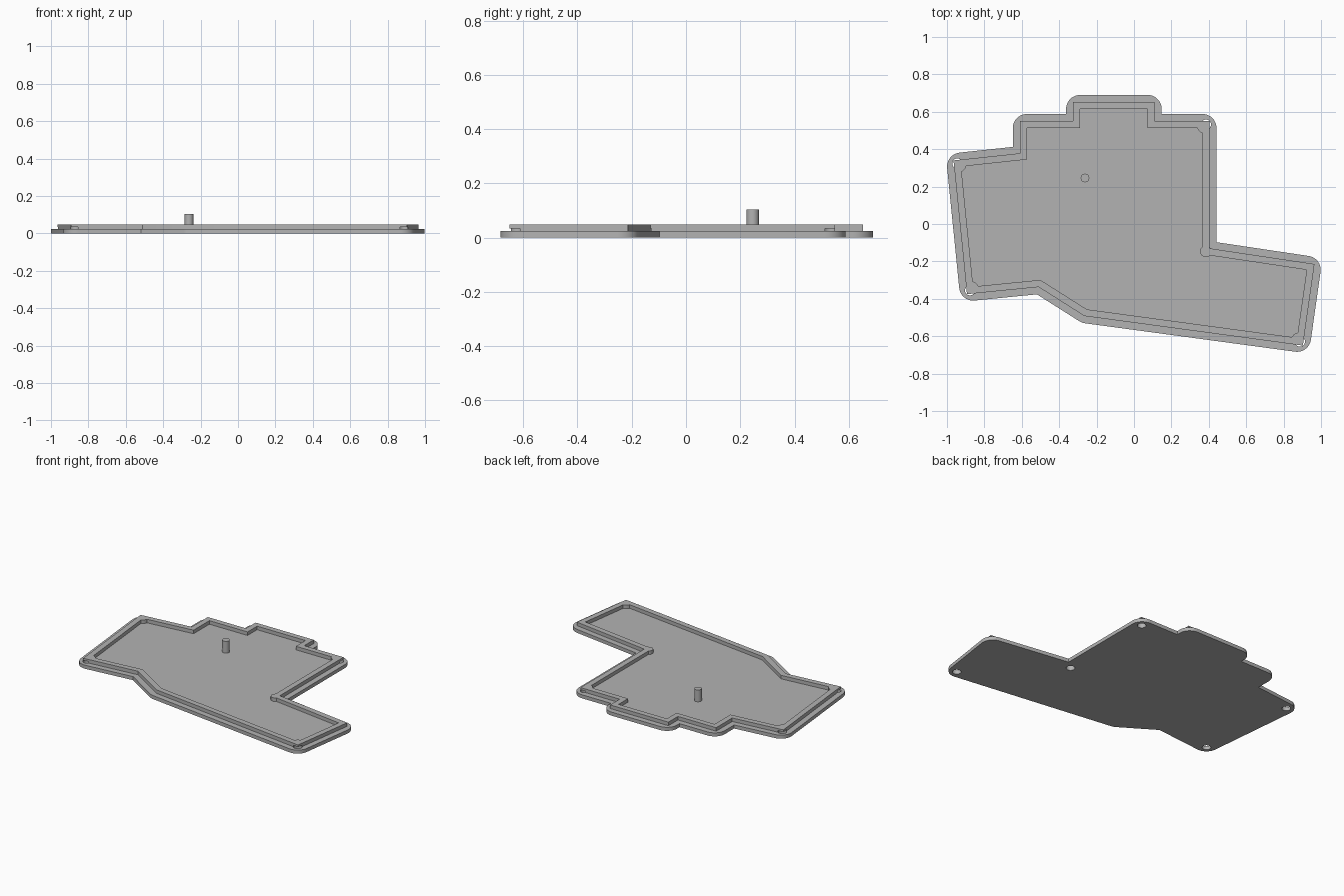
import bpy, bmesh, math
from mathutils import Vector

if "Cube" in bpy.data.objects:
    bpy.data.objects.remove(bpy.data.objects["Cube"])

grey = bpy.data.materials.new("matte grey")
grey.use_nodes = True
grey.diffuse_color = (0.45, 0.45, 0.45, 1)
grey.node_tree.nodes["Principled BSDF"].inputs["Base Color"].default_value = (0.45, 0.45, 0.45, 1)

# Outer edge of the raised lip, clockwise from above
LIP = [Vector(p) for p in (
    (-.325, .652), (.11, .652), (.11, .55), (.403, .55), (.403, -.13),
    (.965, -.214), (.903, -.65), (-.265, -.492), (-.51, -.337),
    (-.893, -.375), (-.965, .34), (-.61, .378), (-.61, .55), (-.325, .55))]
STEP, WALL = .038, .037
PLATE_TOP, LIP_TOP, POST_TOP = .024, .048, .104


def corners(poly):
    for i, p in enumerate(poly):
        a = (p - poly[i - 1]).normalized()
        b = (poly[(i + 1) % len(poly)] - p).normalized()
        yield p, a, b


def offset(poly, d):
    """Move every edge outward by d, keeping mitred corners."""
    out = []
    for p, a, b in corners(poly):
        n, m = Vector((-a.y, a.x)), Vector((-b.y, b.x))
        out.append(p + (n + m) * d / (1 + n.dot(m)))
    return out


def rounded(poly, r, steps=10):
    """Fillet the convex corners of a clockwise outline."""
    out = []
    for p, a, b in corners(poly):
        turn = math.atan2(a.x * b.y - a.y * b.x, a.dot(b))
        if turn > 0:
            out.append(p)
            continue
        start = p - a * r * math.tan(-turn / 2)
        centre = start + Vector((a.y, -a.x)) * r
        for k in range(steps + 1):
            t = turn * k / steps
            s = start - centre
            out.append(centre + Vector((s.x * math.cos(t) - s.y * math.sin(t),
                                        s.x * math.sin(t) + s.y * math.cos(t))))
    return out


def circle(c, r, n=32):
    return [Vector((c.x + r * math.cos(-math.tau * i / n),
                    c.y + r * math.sin(-math.tau * i / n))) for i in range(n)]


def prism(name, poly, z0, z1):
    bm = bmesh.new()
    face = bm.faces.new([bm.verts.new((p.x, p.y, z0)) for p in poly])
    ext = bmesh.ops.extrude_face_region(bm, geom=[face], use_keep_orig=True)
    top = [v for v in ext["geom"] if isinstance(v, bmesh.types.BMVert)]
    bmesh.ops.translate(bm, verts=top, vec=(0, 0, z1 - z0))
    bmesh.ops.recalc_face_normals(bm, faces=bm.faces)
    mesh = bpy.data.meshes.new(name)
    bm.to_mesh(mesh)
    bm.free()
    mesh.materials.append(grey)
    ob = bpy.data.objects.new(name, mesh)
    bpy.context.collection.objects.link(ob)
    return ob


def combine(ob, other, operation):
    mod = ob.modifiers.new("combine", 'BOOLEAN')
    mod.operation, mod.object, mod.solver = operation, other, 'EXACT'
    bpy.context.view_layer.objects.active = ob
    bpy.ops.object.modifier_apply(modifier=mod.name)
    bpy.data.objects.remove(other)


def smooth(ob):
    bpy.ops.object.select_all(action='DESELECT')
    ob.select_set(True)
    bpy.context.view_layer.objects.active = ob
    bpy.ops.object.shade_smooth_by_angle(angle=math.radians(25))


# Base plate with the raised lip on top
plate = prism("base_plate", rounded(offset(LIP, STEP), .075), 0, PLATE_TOP)
combine(plate, prism("lip", LIP, .01, LIP_TOP), 'UNION')

# Hollow inside the lip, leaving screw bosses in the corners
cavity = prism("cavity", offset(LIP, -WALL), PLATE_TOP, .1)
centres = offset(LIP, -WALL / 2)
screws = {3: .05, 4: .031, 6: .05, 9: .05, 10: .05}
for i, r in screws.items():
    combine(cavity, prism("boss", circle(centres[i], r), 0, .2), 'DIFFERENCE')
combine(plate, cavity, 'DIFFERENCE')

# Blind screw recesses from below
for i in screws:
    combine(plate, prism("recess", circle(centres[i], .027), -.05, .034), 'DIFFERENCE')
smooth(plate)

# Upright support post
smooth(prism("support_post", circle(Vector((-.262, .246)), .023), PLATE_TOP, POST_TOP))
